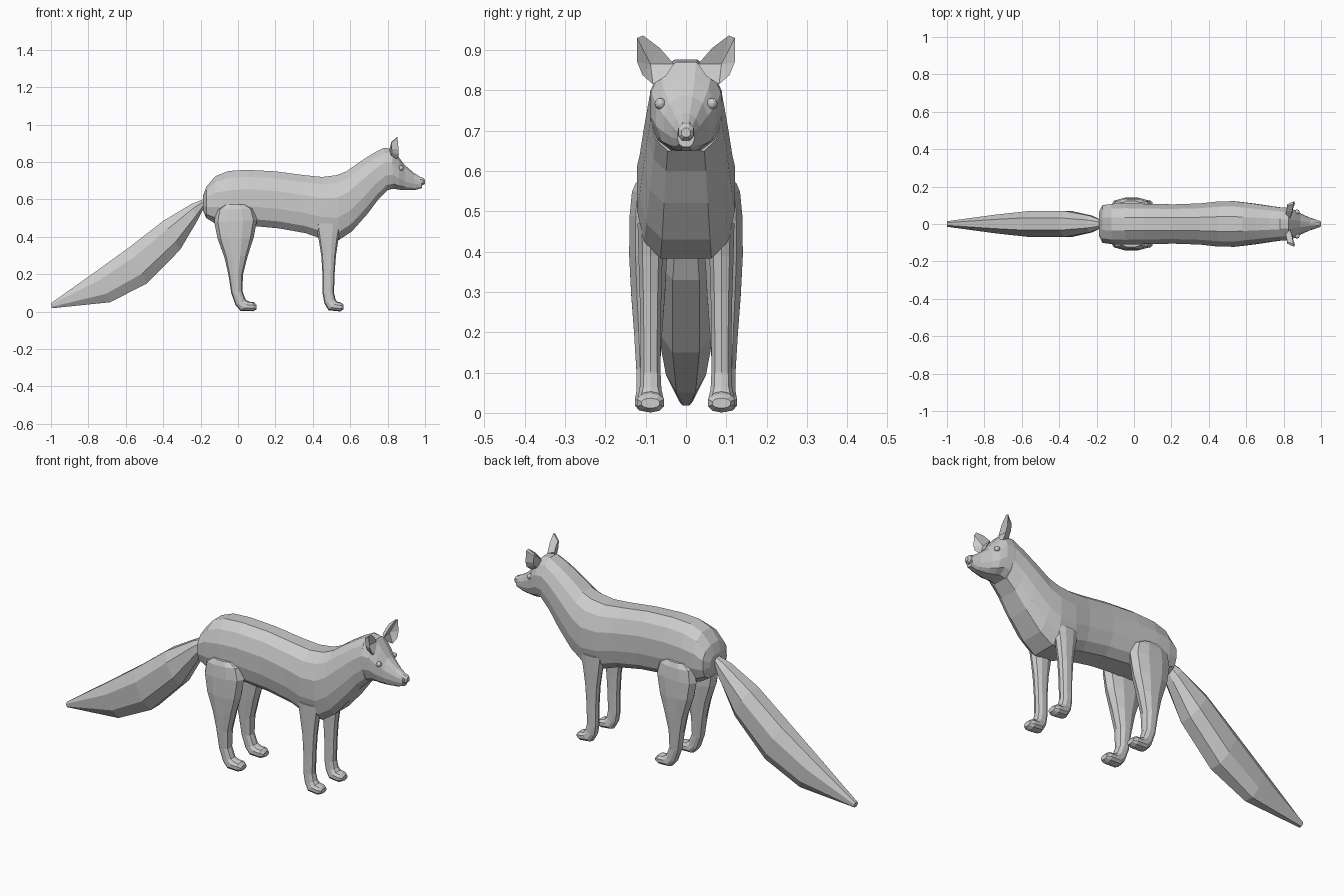
import bpy, bmesh, math
from mathutils import Vector


def finish(name, bm):
    bmesh.ops.recalc_face_normals(bm, faces=bm.faces[:])
    mesh = bpy.data.meshes.new(name)
    bm.to_mesh(mesh)
    bm.free()
    obj = bpy.data.objects.new(name, mesh)
    bpy.context.collection.objects.link(obj)
    return obj


def mirror(obj):
    mod = obj.modifiers.new("mirror", 'MIRROR')
    mod.use_axis = (False, True, False)


def loft(name, rings, sides, yc=0.0, p_up=0.85, p_low=0.85):
    """Each ring: side-view end points (x1, z1), (x2, z2) and half width."""
    bm = bmesh.new()
    norm = math.cos(math.pi / sides)
    loops = []
    for x1, z1, x2, z2, w in rings:
        a, b = Vector((x1, yc, z1)), Vector((x2, yc, z2))
        mid, half = (a + b) / 2, (a - b) / 2
        loop = []
        for i in range(sides):
            t = 2 * math.pi * (i + 0.5) / sides
            c, s = math.cos(t), math.sin(t)
            p = p_up if s > 0 else p_low
            y = math.copysign((abs(c) / norm) ** p, c) * w
            h = math.copysign((abs(s) / norm) ** 0.9, s)
            loop.append(bm.verts.new(mid + half * h + Vector((0, y, 0))))
        loops.append(loop)
    for l1, l2 in zip(loops, loops[1:]):
        for i in range(sides):
            j = (i + 1) % sides
            bm.faces.new((l1[i], l1[j], l2[j], l2[i]))
    bm.faces.new(loops[0])
    bm.faces.new(loops[-1])
    return finish(name, bm)


# Torso, neck and head in one skin
loft("body", [
    (-.187, .62, -.187, .54, .065), (-.168, .67, -.17, .50, .100),
    (-.12, .725, -.12, .47, .108), (-.05, .752, -.03, .455, .110),
    (.05, .758, .08, .458, .108), (.20, .75, .22, .445, .105),
    (.35, .73, .36, .42, .110), (.45, .72, .44, .392, .120),
    (.53, .73, .54, .383, .122), (.58, .75, .61, .43, .115),
    (.65, .80, .69, .52, .105), (.72, .845, .75, .60, .095),
    (.78, .876, .80, .65, .088), ], 12, p_up=0.85, p_low=0.5)
loft("head", [
    (.74, .855, .77, .63, .090), (.78, .876, .80, .65, .089),
    (.825, .87, .83, .657, .086), (.86, .825, .86, .652, .075),
    (.89, .785, .895, .649, .055), (.94, .742, .945, .650, .033),
    (.98, .717, .983, .660, .021)], 12, p_up=0.95, p_low=0.7)

# Nose tip
loft("nose", [(.97, .722, .97, .674, .020), (.99, .716, .99, .676, .019),
              (1.0, .706, 1.0, .684, .011)], 8)

# Bushy tail
loft("tail", [
    (-.175, .605, -.175, .57, .020), (-.25, .575, -.215, .49, .045),
    (-.40, .485, -.31, .33, .070), (-.58, .345, -.487, .15, .070),
    (-.76, .215, -.685, .05, .050), (-1.0, .045, -.995, .018, .015)], 8)

# Legs: rings run down the leg and turn forward along the paw
mirror(loft("hind_leg", [
    (-.07, .572, .04, .572, .030), (-.11, .545, .08, .55, .040),
    (-.122, .48, .097, .49, .046), (-.105, .39, .078, .39, .047),
    (-.07, .29, .05, .30, .042), (-.05, .20, .025, .20, .035),
    (-.035, .10, .022, .11, .029), (-.012, .035, .04, .062, .029),
    (.015, .005, .06, .052, .032), (.08, .003, .085, .050, .033),
    (.10, .012, .10, .036, .022)], 10, yc=.094))
mirror(loft("front_leg", [
    (.42, .47, .55, .47, .032), (.432, .395, .535, .39, .030),
    (.447, .30, .522, .30, .027), (.453, .20, .515, .20, .025),
    (.453, .10, .512, .10, .025), (.463, .045, .52, .065, .027),
    (.485, .008, .53, .052, .032), (.545, .002, .55, .048, .033),
    (.565, .012, .565, .036, .022)], 10, yc=.088))

# Cupped ears: outline fanned to a hollow in front and a bulge behind
bm = bmesh.new()
outline = [(.835, .030, .865), (.845, .065, .905), (.853, .106, .936),
           (.853, .121, .930), (.858, .121, .870), (.860, .108, .838),
           (.850, .082, .815), (.845, .050, .835)]
rim = [bm.verts.new(p) for p in outline]
hollow = bm.verts.new((.828, .088, .865))
bulge = [bm.verts.new((.808 + .5 * (x - .83), .085 + .55 * (y - .085),
                       .865 + .6 * (z - .865))) for x, y, z in outline]
for i in range(len(rim)):
    j = (i + 1) % len(rim)
    bm.faces.new((rim[i], rim[j], hollow))
    bm.faces.new((rim[j], rim[i], bulge[i], bulge[j]))
bm.faces.new(bulge)
mirror(finish("ear", bm))

# Eyes
bm = bmesh.new()
bmesh.ops.create_uvsphere(bm, u_segments=10, v_segments=6, radius=.014)
bmesh.ops.translate(bm, verts=bm.verts[:], vec=(.872, .064, .767))
mirror(finish("eye", bm))
